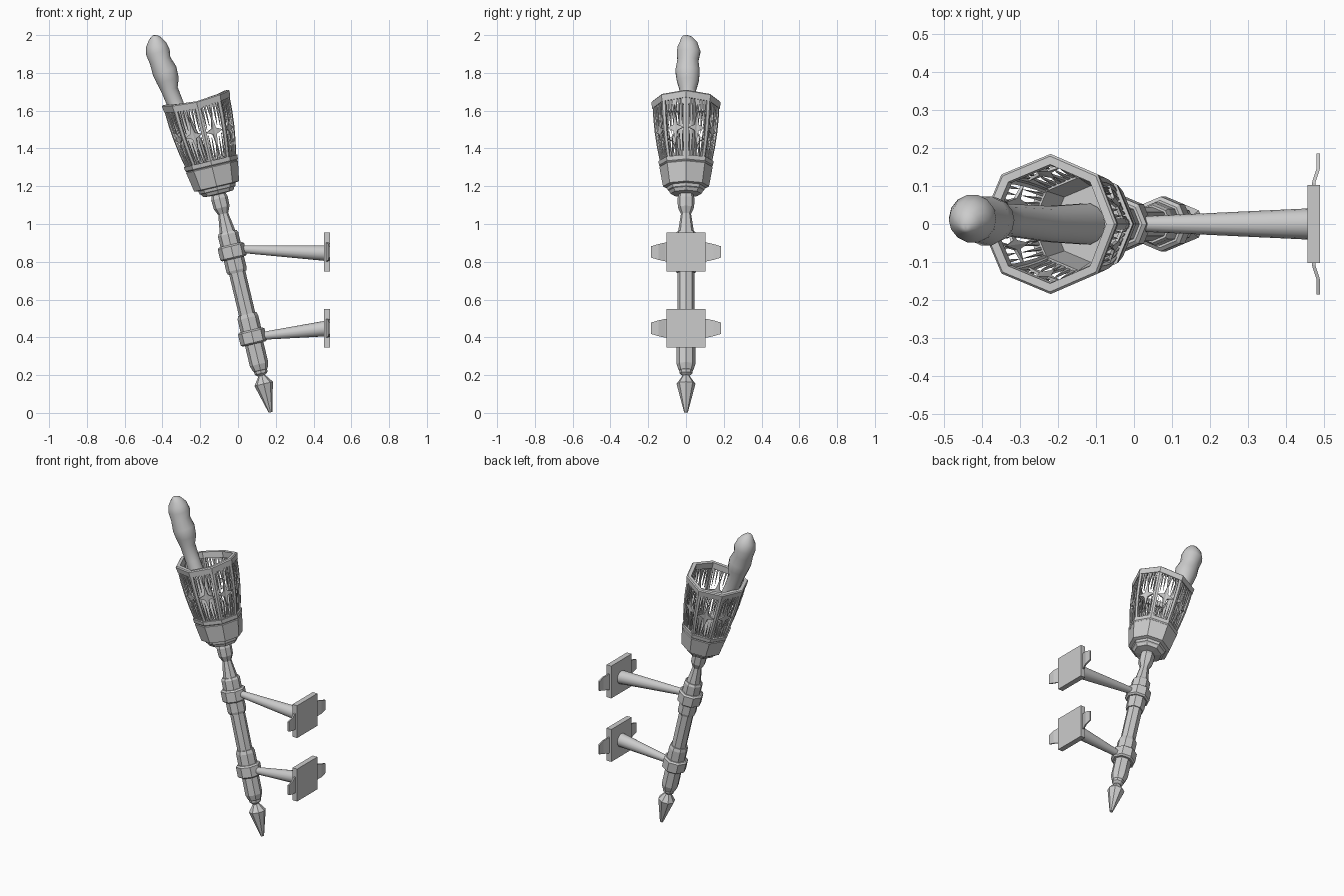
import bpy, bmesh
from math import radians, sin, cos, pi
from mathutils import Vector, Matrix

if "Cube" in bpy.data.objects:
    bpy.data.objects.remove(bpy.data.objects["Cube"])

# Leaning axis of the torch holder
AXIS = Matrix.Translation((0.172, 0, 0.003)) @ Matrix.Rotation(radians(-13.4), 4, 'Y')


def finish(name, bm, matrix=None, smooth=None):
    bmesh.ops.recalc_face_normals(bm, faces=bm.faces)
    if matrix:
        bm.transform(matrix)
    me = bpy.data.meshes.new(name)
    bm.to_mesh(me)
    bm.free()
    ob = bpy.data.objects.new(name, me)
    bpy.context.collection.objects.link(ob)
    if smooth:
        bpy.ops.object.select_all(action='DESELECT')
        ob.select_set(True)
        bpy.context.view_layer.objects.active = ob
        bpy.ops.object.shade_smooth_by_angle(angle=radians(smooth))
    return ob


def skin(bm, rings, closed=False):
    n = len(rings[0])
    pairs = list(zip(rings, rings[1:]))
    if closed:
        pairs.append((rings[-1], rings[0]))
    else:
        bm.faces.new(rings[0][::-1])
        bm.faces.new(rings[-1])
    for a, b in pairs:
        for i in range(n):
            j = (i + 1) % n
            bm.faces.new((a[i], a[j], b[j], b[i]))


def lathe(name, profile, closed=False, wave=0, sides=8):
    """Turn (height, radius) pairs around the leaning axis."""
    bm = bmesh.new()
    rings = []
    for s, r in profile:
        angs = [2 * pi * i / sides for i in range(sides)]
        rings.append([bm.verts.new((r * cos(a), r * sin(a), s + wave * cos(2 * a))) for a in angs])
    skin(bm, rings, closed)
    return finish(name, bm, AXIS)


def tube(name, path, sides=14):
    """Round body through (centre, radius) stations, rings square to the path."""
    bm = bmesh.new()
    rings = []
    for i, (c, r) in enumerate(path):
        d = Vector(path[min(i + 1, len(path) - 1)][0]) - Vector(path[max(i - 1, 0)][0])
        q = Vector((0, 0, 1)).rotation_difference(d)
        rings.append([bm.verts.new(Vector(c) + q @ Vector((r * cos(2 * pi * k / sides), r * sin(2 * pi * k / sides), 0)))
                      for k in range(sides)])
    skin(bm, rings)
    return finish(name, bm, smooth=50)


def prism(name, outline, offset):
    """Extrude a closed 3D outline by an offset."""
    bm = bmesh.new()
    a = [bm.verts.new(p) for p in outline]
    b = [bm.verts.new(Vector(p) + Vector(offset)) for p in outline]
    skin(bm, [a, b])
    return finish(name, bm)


# Shaft with pointed foot and turned neck
lathe("foot_spike", [(0, .01), (.155, .05), (.2, .018), (.222, .022)])
lathe("shaft", [(.2, .02), (.212, .034), (.228, .036), (.232, .04), (.262, .05), (.38, .05), (.385, .044), (.97, .044),
                (1.08, .027), (1.115, .043), (1.165, .045), (1.2, .034)])

# Collars on the shaft
for tag, lo, hi in (("lower", .372, .448), ("upper", .836, .912)):
    lathe(tag + "_collar", [(lo, .062), (lo + .008, .072), (hi - .008, .072), (hi, .062)])
lathe("lower_sleeve", [(.44, .056), (.515, .056), (.535, .05)])
lathe("upper_sleeve", [(.76, .05), (.775, .055), (.97, .055), (.982, .048)])

# Hollow cup under the cage
lathe("cup", [(1.185, .03), (1.19, .082), (1.205, .09), (1.21, .098), (1.226, .101), (1.23, .122), (1.335, .141),
              (1.339, .137), (1.345, .143), (1.368, .146), (1.37, .122), (1.235, .1)])

# Rim of the cage
lathe("cage_rim", [(1.663, .179), (1.697, .184), (1.703, .178), (1.703, .156), (1.665, .154)],
      closed=True, wave=.01)


# Pierced cage panels: posts, a four-pointed star and long spikes
def panel_point(k, u, v):
    r = .13 + .04 * v + .032 * v * (1 - v)
    a, b = k * pi / 4, (k + 1) * pi / 4
    return Vector(((cos(a) * (1 - u) + cos(b) * u) * r, (sin(a) * (1 - u) + sin(b) * u) * r, 1.36 + .315 * v))


star = [(.1, .5), (.4, .55), (.5, .78), (.6, .55), (.9, .5), (.6, .45), (.5, .22), (.4, .45)]
half = [[(.12, 1), (.21, 1), (.18, .55)], [(.25, 1), (.34, 1), (.32, .6)], [(.38, 1), (.5, 1), (.47, .7)]]
shapes = [star]
for tri in half:
    for mu in (0, 1):
        for mv in (0, 1):
            shapes.append([(1 - u if mu else u, 1 - v if mv else v) for u, v in tri])

bm = bmesh.new()
for k in range(8):
    for shape in shapes:
        bm.faces.new([bm.verts.new(panel_point(k, u, v)) for u, v in shape])
bmesh.ops.triangulate(bm, faces=bm.faces)
panels = finish("cage_panels", bm, AXIS)
posts_bm = bmesh.new()
for k in range(8):
    for u0, u1 in ((0, .1), (.9, 1)):
        for i in range(4):
            quad = ((u0, i / 4), (u1, i / 4), (u1, (i + 1) / 4), (u0, (i + 1) / 4))
            posts_bm.faces.new([posts_bm.verts.new(panel_point(k, u, v)) for u, v in quad])
bmesh.ops.remove_doubles(posts_bm, verts=posts_bm.verts, dist=.0005)
posts = finish("cage_posts", posts_bm, AXIS)
for ob, t in ((panels, .008), (posts, .014)):
    m = ob.modifiers.new("thickness", 'SOLIDIFY')
    m.thickness = t
    m.offset = 0

# Torch standing in the cage with a lumpy head
tube("torch", [((-.125, 0, 1.205), .055), ((-.225, 0, 1.4), .048), ((-.325, .01, 1.62), .043),
               ((-.362, .01, 1.71), .045), ((-.372, .01, 1.76), .06), ((-.388, .008, 1.81), .066),
               ((-.412, .01, 1.865), .057), ((-.424, .014, 1.91), .064), ((-.433, .008, 1.95), .054),
               ((-.438, 0, 1.978), .035), ((-.442, -.01, 1.994), .016), ((-.443, -.01, 1.998), .005)])

# Wall brackets: tapering arm, square plate and bent side tabs
for tag, z_in, z_out, zc in (("upper", .868, .846, .852), ("lower", .405, .446, .448)):
    x_in = .172 - .238 * z_in + .03
    tube(tag + "_arm", [((x_in, 0, z_in), .019), ((.46, 0, z_out), .041)], 16)
    prism(tag + "_wall_plate", [(.455, -.102, zc - .103), (.455, .102, zc - .103),
                                (.455, .102, zc + .103), (.455, -.102, zc + .103)], (.033, 0, 0))
    for side in (-1, 1):
        bm = bmesh.new()
        rings = []
        for x, y, h in ((.467, .09, .05), (.467, .108, .05), (.479, .145, .042), (.479, .185, .03)):
            rings.append([bm.verts.new((x + dx, side * y, zc + dz * h))
                          for dx, dz in ((0, -1), (.009, -1), (.009, 1), (0, 1))])
        skin(bm, rings)
        finish(tag + ("_left_tab" if side < 0 else "_right_tab"), bm)
